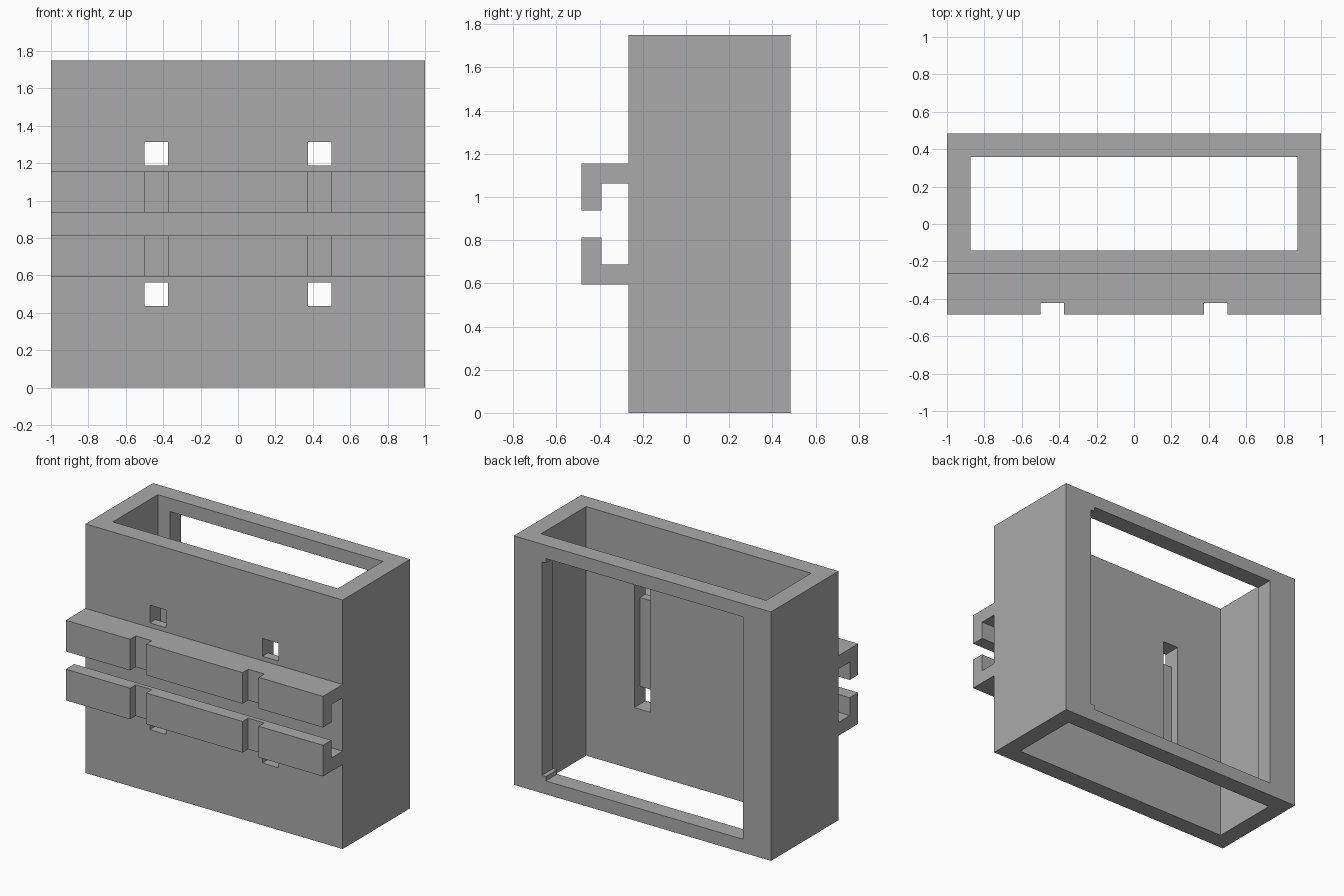
import bpy
import bmesh
from mathutils import Vector

if "Cube" in bpy.data.objects:
    bpy.data.objects.remove(bpy.data.objects["Cube"])

U = 1 / 16                      # design module
FRONT, BACK = -4.25 * U, 7.75 * U
HEIGHT = 28 * U
MID = HEIGHT / 2

grey = bpy.data.materials.new("plain grey")
grey.use_nodes = True
grey.diffuse_color = (0.4, 0.4, 0.4, 1)
grey.node_tree.nodes["Principled BSDF"].inputs["Base Color"].default_value = (0.4, 0.4, 0.4, 1)


def prism(name, points, sweep):
    """Extrude a flat polygon along a vector."""
    bm = bmesh.new()
    face = bm.faces.new([bm.verts.new(p) for p in points])
    made = bmesh.ops.extrude_face_region(bm, geom=[face])
    moved = [v for v in made["geom"] if isinstance(v, bmesh.types.BMVert)]
    bmesh.ops.translate(bm, verts=moved, vec=Vector(sweep))
    bmesh.ops.recalc_face_normals(bm, faces=bm.faces)
    mesh = bpy.data.meshes.new(name)
    bm.to_mesh(mesh)
    bm.free()
    mesh.materials.append(grey)
    obj = bpy.data.objects.new(name, mesh)
    bpy.context.collection.objects.link(obj)
    return obj


def box(name, x0, x1, y0, y1, z0, z1):
    base = [(x0, y0, z0), (x1, y0, z0), (x1, y1, z0), (x0, y1, z0)]
    return prism(name, base, (0, 0, z1 - z0))


def cut(target, cutter):
    """Subtract the cutter, then throw it away."""
    mod = target.modifiers.new("cut", 'BOOLEAN')
    mod.operation = 'DIFFERENCE'
    mod.solver = 'EXACT'
    mod.object = cutter
    bpy.context.view_layer.objects.active = target
    bpy.ops.object.modifier_apply(modifier=mod.name)
    bpy.data.objects.remove(cutter)


# Rectangular sleeve, open at top and bottom
sleeve = box("sleeve", -1, 1, FRONT, BACK, 0, HEIGHT)
inner_front, inner_back = FRONT + 2 * U, BACK - 2 * U
cut(sleeve, box("cavity", -14 * U, 14 * U, inner_front, inner_back, -1, HEIGHT + 1))

# Back window with a slightly shorter slot along its left edge
low, slot_low = 1.5 * U, 2 * U
left, slot_left = 12 * U, 12.5 * U
outline = [(-slot_left, low), (left, low), (left, slot_low), (slot_left, slot_low),
           (slot_left, HEIGHT - slot_low), (left, HEIGHT - slot_low),
           (left, HEIGHT - low), (-slot_left, HEIGHT - low)]
cut(sleeve, prism("window", [(x, inner_back - U, z) for x, z in outline], (0, 4 * U, 0)))

# Strap holes through the front wall, joined by channels on its inner face
for side in (-1, 1):
    x0, x1 = sorted((side * 6 * U, side * 8 * U))
    cut(sleeve, box("channel", x0, x1, inner_front - U, inner_front + U,
                    MID - 7 * U, MID + 7 * U))
    for end in (-1, 1):
        z0, z1 = sorted((MID + end * 5 * U, MID + end * 7 * U))
        cut(sleeve, box("hole", x0, x1, FRONT - U, inner_front + U, z0, z1))

# Two mirrored hooked rails on the front, notched where the straps pass
tip = -BACK
lip = tip + 1.5 * U
hook = [(FRONT, 4.5), (tip, 4.5), (tip, 1), (lip, 1), (lip, 3), (FRONT, 3)]
for name, sign in (("upper_rail", 1), ("lower_rail", -1)):
    rail = prism(name, [(-1, y, MID + sign * h * U) for y, h in hook], (2, 0, 0))
    for side in (-1, 1):
        x0, x1 = sorted((side * 6 * U, side * 8 * U))
        cut(rail, box("notch", x0, x1, tip - U, tip + U, MID - 6 * U, MID + 6 * U))
